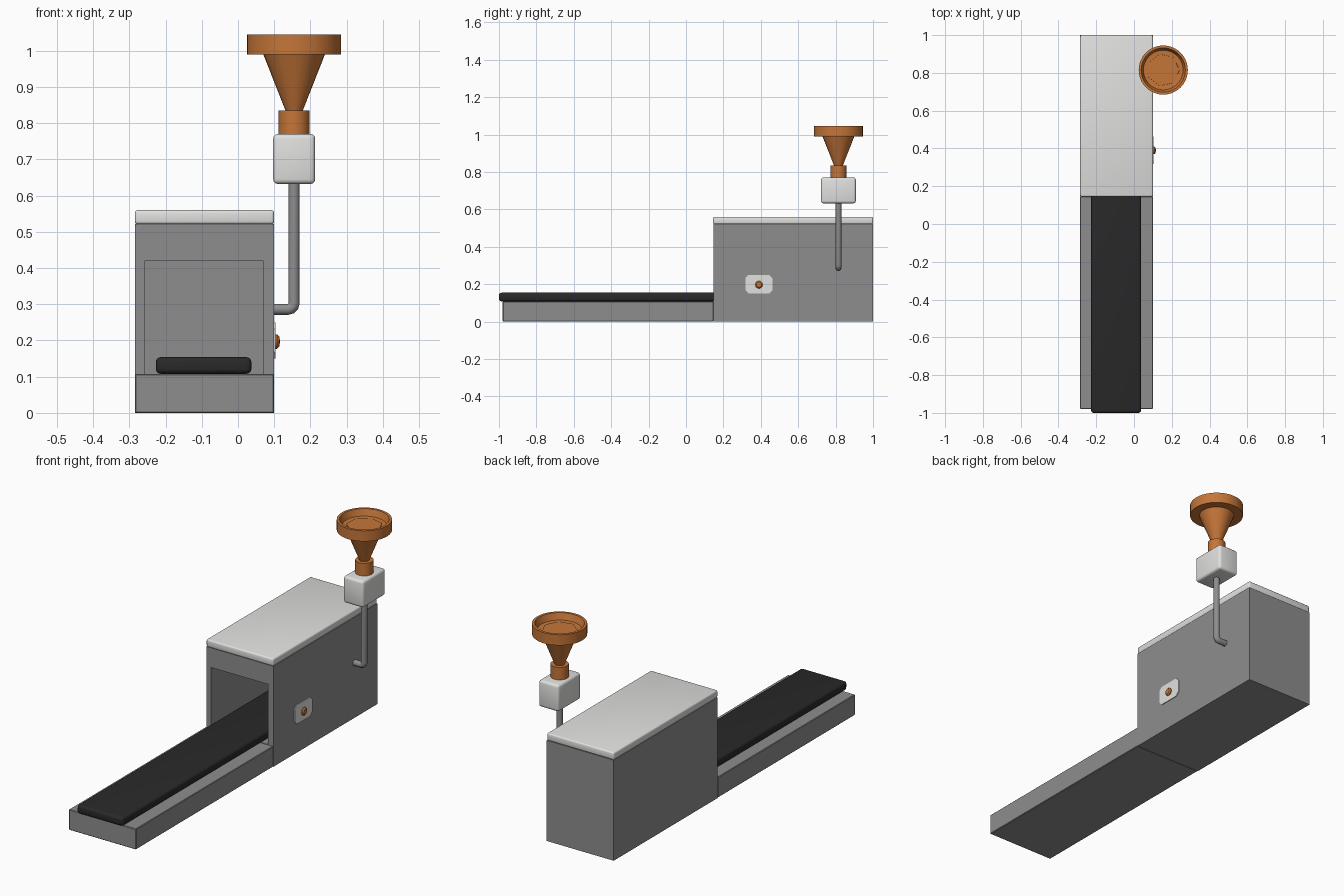
import bpy, bmesh, math
from mathutils import Matrix, Vector

if "Cube" in bpy.data.objects:
    bpy.data.objects.remove(bpy.data.objects["Cube"])


def mat(name, c):
    m = bpy.data.materials.new(name)
    m.diffuse_color = (*c, 1)
    m.use_nodes = True
    m.node_tree.nodes["Principled BSDF"].inputs["Base Color"].default_value = m.diffuse_color
    return m


GREY = mat("machine grey", (0.27, 0.27, 0.27))
LIGHT = mat("light grey", (0.75, 0.75, 0.74))
BLACK = mat("belt black", (0.022, 0.022, 0.022))
COPPER = mat("copper orange", (0.56, 0.18, 0.04))


def finish(name, bm, material, angle=35):
    bmesh.ops.recalc_face_normals(bm, faces=bm.faces)
    me = bpy.data.meshes.new(name)
    bm.to_mesh(me)
    bm.free()
    me.materials.append(material)
    ob = bpy.data.objects.new(name, me)
    bpy.context.collection.objects.link(ob)
    bpy.ops.object.select_all(action='DESELECT')
    ob.select_set(True)
    bpy.context.view_layer.objects.active = ob
    bpy.ops.object.shade_smooth_by_angle(angle=math.radians(angle))
    return ob


def box(name, lo, hi, material, bevel=0, segs=3):
    bm = bmesh.new()
    bmesh.ops.create_cube(bm, size=1)
    for v in bm.verts:
        v.co = Vector([(a + b) / 2 + c * (b - a) for a, b, c in zip(lo, hi, v.co)])
    if bevel:
        bmesh.ops.bevel(bm, geom=bm.edges[:], offset=bevel, segments=segs,
                        profile=0.5, affect='EDGES')
    return finish(name, bm, material)


def lathe(name, profile, centre, material, steps=32, rot=Matrix()):
    # revolve (radius, height) points about z, then turn and place
    bm = bmesh.new()
    vs = [bm.verts.new((r, 0, z)) for r, z in profile]
    es = [bm.edges.new(p) for p in zip(vs, vs[1:])]
    bmesh.ops.spin(bm, geom=vs + es, cent=(0, 0, 0), axis=(0, 0, 1),
                   angle=2 * math.pi, steps=steps)
    bmesh.ops.remove_doubles(bm, verts=bm.verts, dist=1e-5)
    bmesh.ops.transform(bm, matrix=Matrix.Translation(centre) @ rot, verts=bm.verts)
    return finish(name, bm, material)


X0, X1, YF, YB = -0.285, 0.10, 0.147, 1.0

# conveyor base and belt
box("conveyor_base", (X0, -0.98, 0), (X1, YF, 0.107), GREY, 0.003, 1)
box("conveyor_belt", (-0.227, -1.0, 0.108), (0.037, 0.96, 0.154), BLACK, 0.014, 4)

# hollow housing: a box whose front face is inset and pushed inward as a tunnel
bm = bmesh.new()
o = [(X0, 0), (X1, 0), (X1, 0.522), (X0, 0.522)]
i = [(-0.258, 0.108), (0.07, 0.108), (0.07, 0.42), (-0.258, 0.42)]
rings = [[bm.verts.new((x, y, z)) for x, z in pts]
         for pts, y in ((o, YB), (o, YF), (i, YF), (i, 0.975))]
for a, b in zip(rings, rings[1:]):
    for k in range(4):
        bm.faces.new((a[k], a[(k + 1) % 4], b[(k + 1) % 4], b[k]))
bm.faces.new(rings[0])
bm.faces.new(rings[-1])
finish("housing", bm, GREY)
box("housing_lid", (X0, YF - 0.002, 0.521), (X1, YB, 0.56), LIGHT, 0.008)

# control plate with a button on the right side
bm = bmesh.new()
c, w, h, k = (0.39, 0.2), 0.073, 0.05, 0.018
pts = [(w - k, h), (w, h - k), (w, k - h), (w - k, -h),
       (k - w, -h), (-w, k - h), (-w, h - k), (k - w, h)]
f = bm.faces.new([bm.verts.new((X1 - 0.002, c[0] + a, c[1] + b)) for a, b in pts])
g = bmesh.ops.extrude_face_region(bm, geom=[f])
bmesh.ops.translate(bm, vec=(0.006, 0, 0),
                    verts=[v for v in g["geom"] if isinstance(v, bmesh.types.BMVert)])
finish("control_plate", bm, LIGHT)
lathe("control_button", [(0, 0), (0.02, 0), (0.02, 0.006), (0.014, 0.012), (0, 0.014)],
      (X1 + 0.002, 0.39, 0.197), COPPER, 16, Matrix.Rotation(math.pi / 2, 4, 'Y'))

# bent feed pipe
PX, PY = 0.155, 0.815
cu = bpy.data.curves.new("feed_pipe", 'CURVE')
cu.dimensions = '3D'
cu.bevel_depth = 0.016
cu.bevel_resolution = 3
cu.use_fill_caps = True
path = [(0.072, 0.286), (0.138, 0.286)]
path += [(0.138 + 0.017 * math.sin(t), 0.303 - 0.017 * math.cos(t))
         for t in (math.pi / 6, math.pi / 3, math.pi / 2)]
path.append((PX, 0.64))
sp = cu.splines.new('POLY')
sp.points.add(len(path) - 1)
for p, (x, z) in zip(sp.points, path):
    p.co = (x, PY, z, 1)
cu.materials.append(GREY)
bpy.context.collection.objects.link(bpy.data.objects.new("feed_pipe", cu))

# valve box and funnel
box("valve_box", (0.097, 0.722, 0.632), (0.213, 0.908, 0.77), LIGHT, 0.013)
lathe("funnel_neck", [(0, 0.765), (0.043, 0.765), (0.043, 0.835), (0, 0.835)],
      (PX, PY, 0), COPPER)
lathe("funnel_cone", [(0, 0.83), (0.022, 0.83), (0.086, 0.992), (0, 0.992)],
      (PX, PY, 0), COPPER, 24)
lathe("funnel_rim", [(0, 0.99), (0.13, 0.99), (0.13, 1.045), (0.117, 1.045),
                     (0.105, 1.012), (0, 1.005)], (PX, PY, 0), COPPER, 40)
lathe("funnel_seat", [(0.088, 1.0), (0.086, 1.014), (0, 1.014)], (PX, PY, 0), COPPER, 7)
